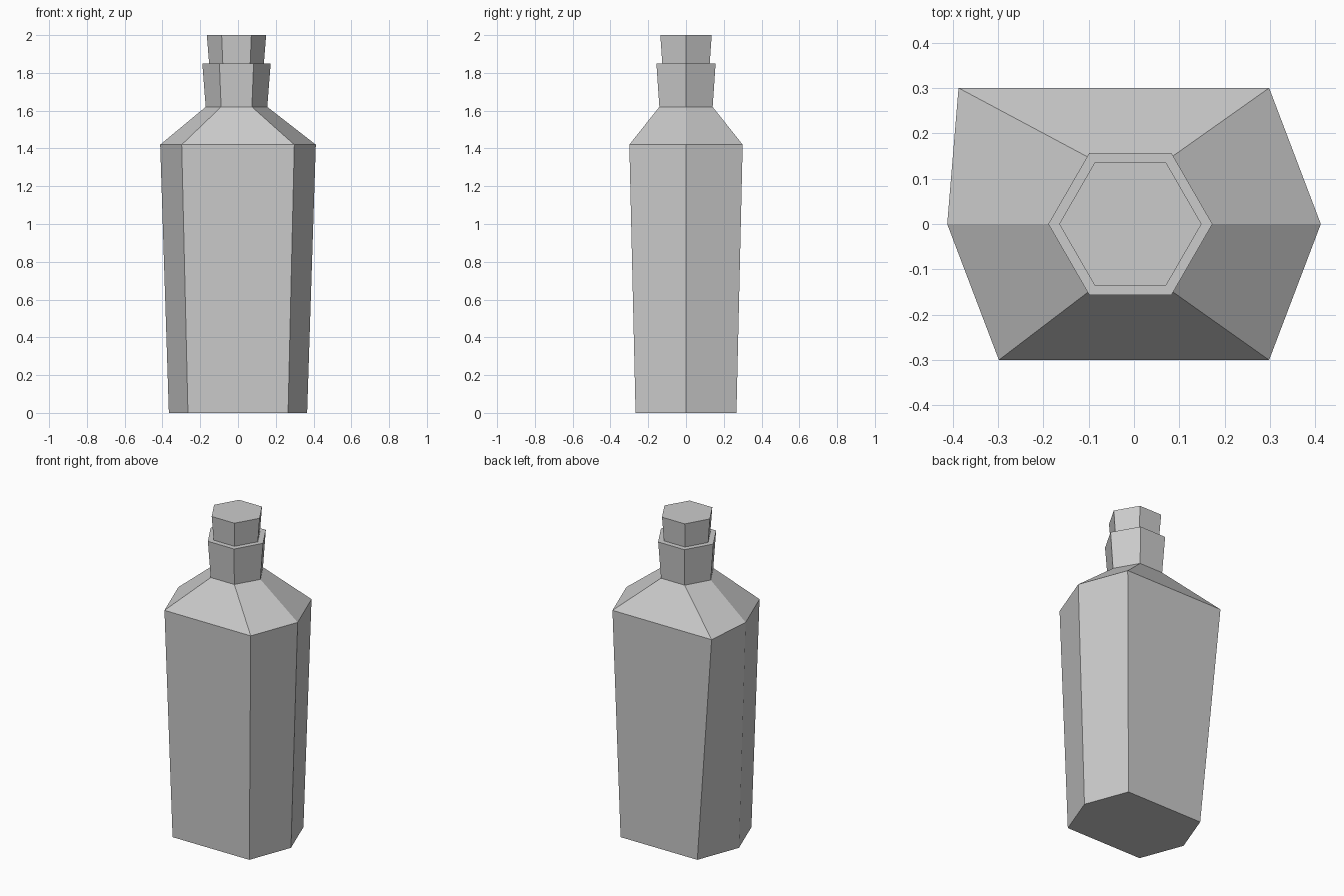
import bpy, bmesh, math

cube = bpy.data.objects.get("Cube")
if cube:
    bpy.data.objects.remove(cube, do_unlink=True)

grey = bpy.data.materials.new("plain grey")
grey.use_nodes = True
colour = (0.6, 0.6, 0.6, 1)
grey.diffuse_color = colour
grey.node_tree.nodes["Principled BSDF"].inputs["Base Color"].default_value = colour

NECK_X = -0.008  # the neck sits slightly off centre


def hexagon(z, half_x, corner_x, half_y, cx=0.0):
    """Ring with points on the x axis and flat front and back sides."""
    return [(cx + half_x, 0, z), (cx + corner_x, half_y, z), (cx - corner_x, half_y, z),
            (cx - half_x, 0, z), (cx - corner_x, -half_y, z), (cx + corner_x, -half_y, z)]


def regular(z, r):
    return hexagon(z, r, r / 2, r * math.sqrt(3) / 2, NECK_X)


def loft(name, rings):
    """Join rings with quads and cap both ends."""
    bm = bmesh.new()
    loops = [[bm.verts.new(p) for p in ring] for ring in rings]
    for low, high in zip(loops, loops[1:]):
        for i in range(len(low)):
            j = (i + 1) % len(low)
            bm.faces.new((low[i], low[j], high[j], high[i]))
    bm.faces.new(loops[0][::-1])
    bm.faces.new(loops[-1])
    mesh = bpy.data.meshes.new(name)
    bm.to_mesh(mesh)
    bm.free()
    mesh.materials.append(grey)
    obj = bpy.data.objects.new(name, mesh)
    bpy.context.collection.objects.link(obj)
    return obj


# Body, shoulders and neck, with one rear shoulder corner pulled sideways
shoulder = hexagon(1.42, 0.412, 0.298, 0.30)
shoulder[2] = (-0.387, 0.30, 1.42)
loft("bottle", [hexagon(0, 0.366, 0.265, 0.267), shoulder,
                regular(1.62, 0.163), regular(1.85, 0.181)])

# Stopper seated in the neck
loft("stopper", [regular(1.85, 0.145), regular(2.0, 0.157)])
